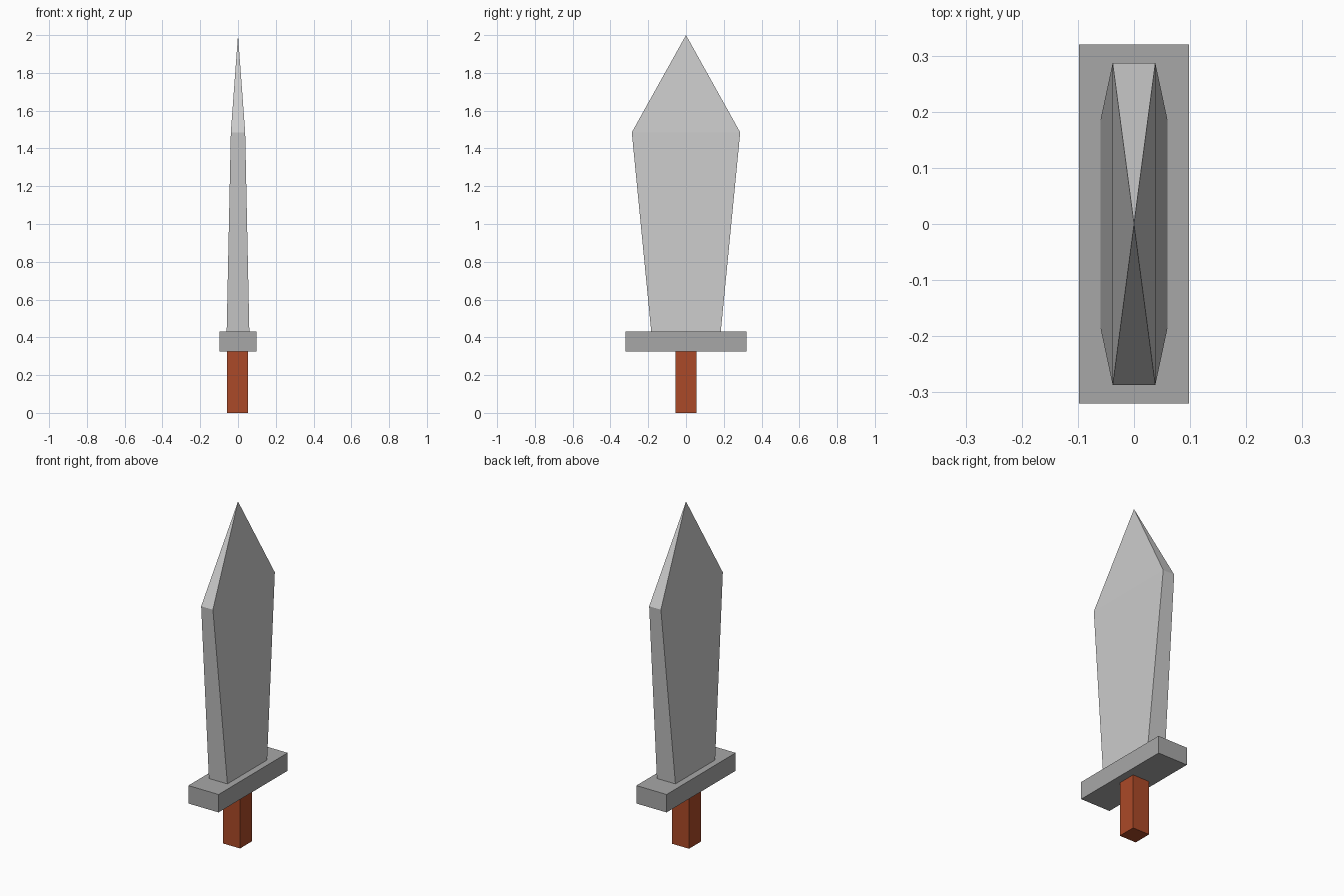
import bpy, bmesh

if "Cube" in bpy.data.objects:
    bpy.data.objects.remove(bpy.data.objects["Cube"])


def material(name, rgb):
    mat = bpy.data.materials.new(name)
    mat.diffuse_color = (*rgb, 1.0)
    mat.use_nodes = True
    mat.node_tree.nodes["Principled BSDF"].inputs["Base Color"].default_value = mat.diffuse_color
    return mat


def loft(name, sections, mat=None):
    """Rectangular sections (half_x, half_y, z) joined bottom to top."""
    bm = bmesh.new()
    rings = [[bm.verts.new((sx * hx, sy * hy, z))
              for sx, sy in ((-1, -1), (1, -1), (1, 1), (-1, 1))]
             for hx, hy, z in sections]
    for low, high in zip(rings, rings[1:]):
        for i in range(4):
            j = (i + 1) % 4
            bm.faces.new((low[i], low[j], high[j], high[i]))
    bm.faces.new(rings[0][::-1])
    bm.faces.new(rings[-1])
    # a zero-size section collapses to a point
    bmesh.ops.remove_doubles(bm, verts=bm.verts[:], dist=1e-5)
    bmesh.ops.recalc_face_normals(bm, faces=bm.faces[:])
    mesh = bpy.data.meshes.new(name)
    bm.to_mesh(mesh)
    bm.free()
    obj = bpy.data.objects.new(name, mesh)
    bpy.context.collection.objects.link(obj)
    if mat:
        mesh.materials.append(mat)
    return obj


# Wooden grip
handle = loft("handle", [(0.055, 0.055, 0), (0.055, 0.055, 0.325)],
              material("brown", (0.41, 0.068, 0.021)))
handle.location.x = -0.003

# Cross guard
loft("guard", [(0.098, 0.32, 0.325), (0.098, 0.32, 0.43)],
     material("dark_grey", (0.39, 0.39, 0.39)))

# Blade widens upward, thins, then tapers to a point
loft("blade", [(0.06, 0.184, 0.43), (0.038, 0.287, 1.485), (0, 0, 2.0)])
